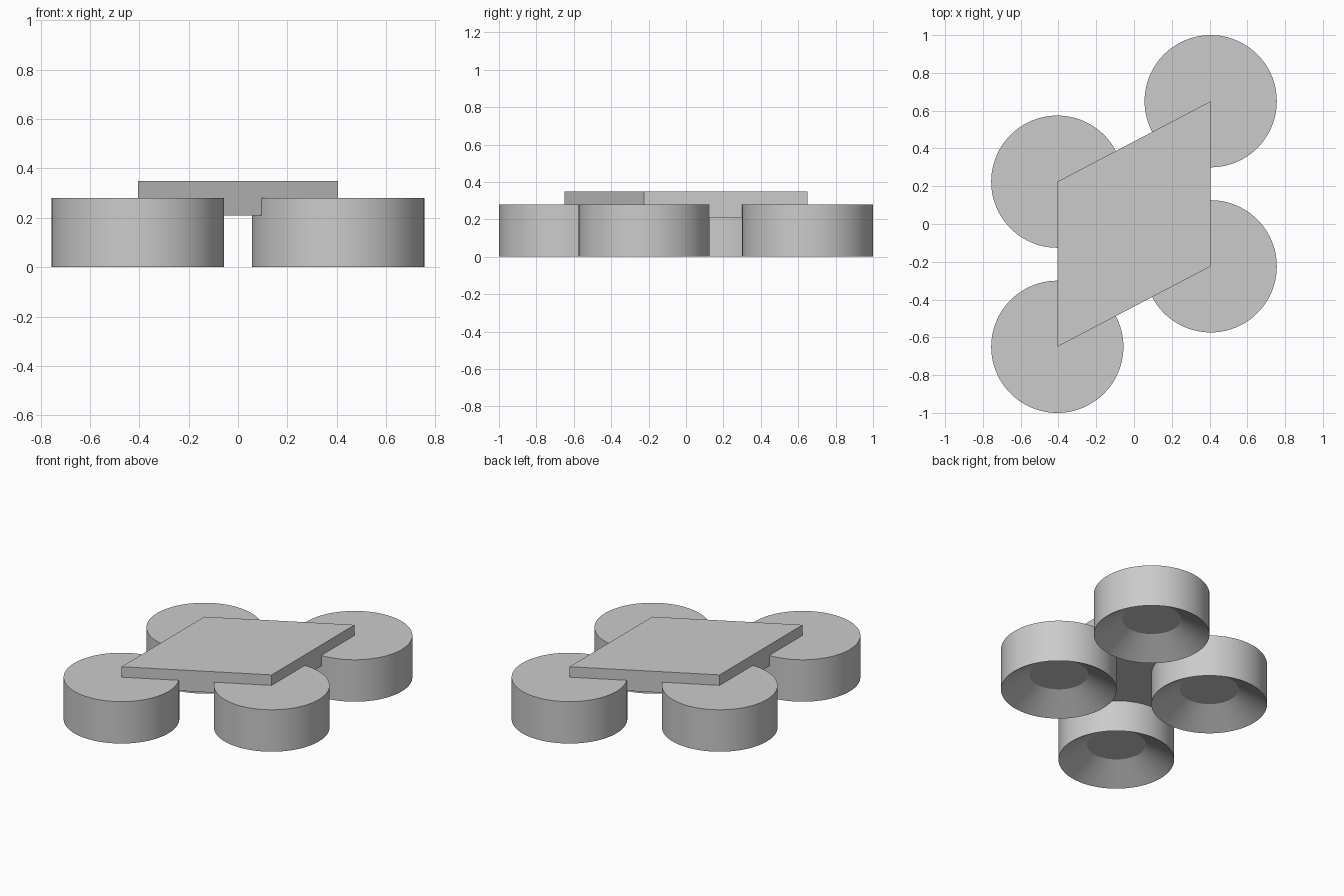
import bpy, bmesh, math

if "Cube" in bpy.data.objects:
    bpy.data.objects.remove(bpy.data.objects["Cube"])

grey = bpy.data.materials.new("light_grey")
grey.use_nodes = True
colour = (0.6, 0.6, 0.6, 1)
grey.diffuse_color = colour
grey.node_tree.nodes["Principled BSDF"].inputs["Base Color"].default_value = colour

CORNERS = {
    "front_right": (-0.406, -0.65),
    "front_left": (0.406, -0.224),
    "back_left": (0.406, 0.65),
    "back_right": (-0.406, 0.224),
}
RADIUS, HEIGHT = 0.35, 0.28
SEGMENTS = 96


def add_object(name, bm, location=(0, 0, 0)):
    bmesh.ops.recalc_face_normals(bm, faces=bm.faces)
    mesh = bpy.data.meshes.new(name)
    bm.to_mesh(mesh)
    bm.free()
    mesh.materials.append(grey)
    obj = bpy.data.objects.new(name, mesh)
    obj.location = location
    bpy.context.collection.objects.link(obj)
    return obj


def add_foot(name, x, y):
    # Round foot: flat top, straight wall, tapered recess underneath
    bm = bmesh.new()
    rings = []
    for radius, z in ((RADIUS, HEIGHT), (RADIUS, 0), (0.178, 0.105)):
        rings.append(bmesh.ops.create_circle(
            bm, segments=SEGMENTS, radius=radius)["verts"])
        bmesh.ops.translate(bm, verts=rings[-1], vec=(0, 0, z))
    for upper, lower in zip(rings, rings[1:]):
        for i in range(SEGMENTS):
            j = (i + 1) % SEGMENTS
            bm.faces.new((upper[i], upper[j], lower[j], lower[i]))
    bm.faces.new(rings[0])
    bm.faces.new(rings[-1])
    return add_object(name, bm, (x, y, 0))


feet = [add_foot(name + "_foot", x, y) for name, (x, y) in CORNERS.items()]

# Slanted plate whose corners sit over the foot centres
bm = bmesh.new()
base = bm.faces.new([bm.verts.new((x, y, 0.21)) for x, y in CORNERS.values()])
extruded = bmesh.ops.extrude_face_region(bm, geom=[base], use_keep_orig=True)
bmesh.ops.translate(
    bm, vec=(0, 0, 0.14),
    verts=[g for g in extruded["geom"] if isinstance(g, bmesh.types.BMVert)])
add_object("plate", bm)

# Smooth walls with crisp rims
bpy.ops.object.select_all(action="DESELECT")
for foot in feet:
    foot.select_set(True)
bpy.context.view_layer.objects.active = feet[0]
bpy.ops.object.shade_smooth_by_angle(angle=math.radians(30))
